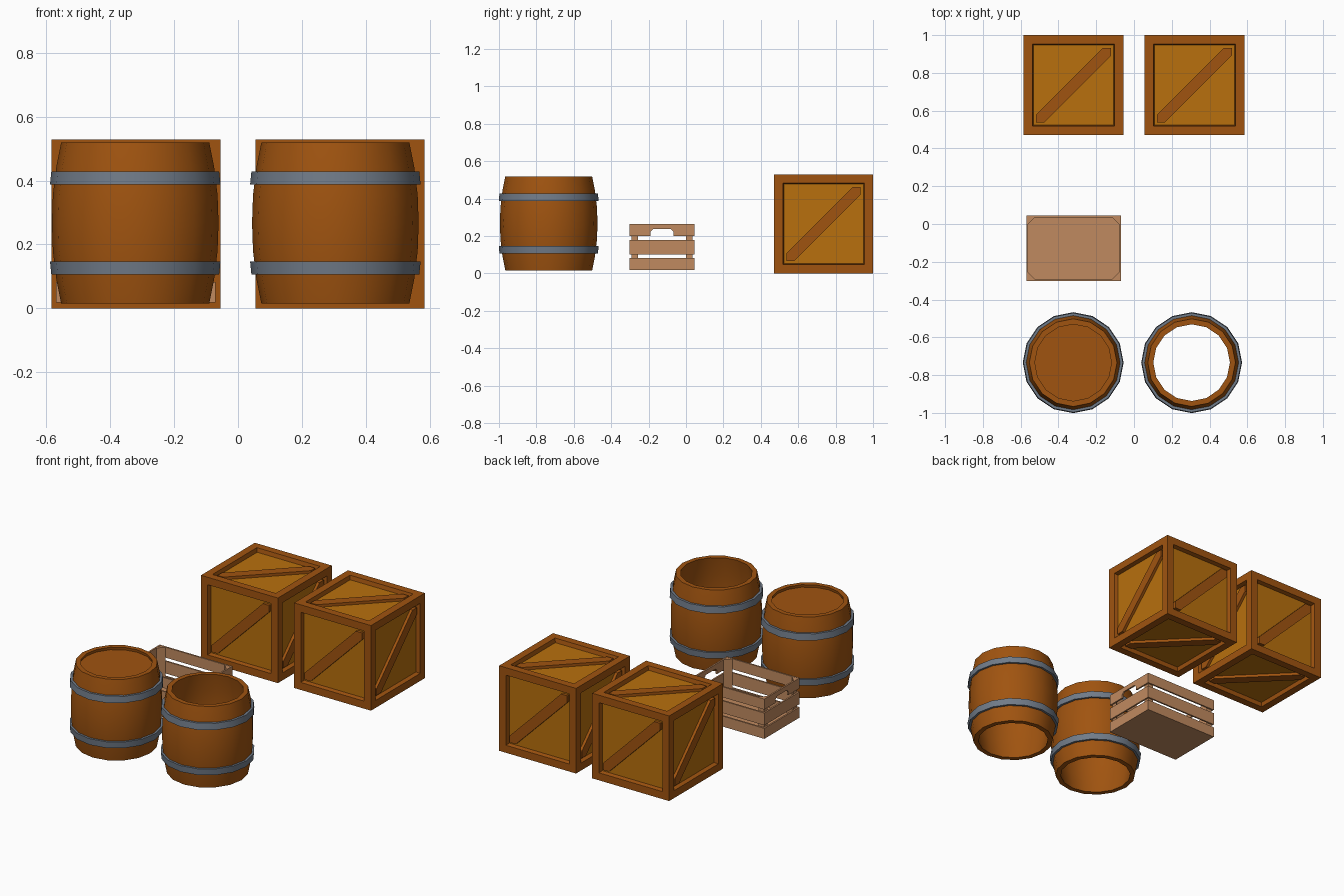
import bpy, bmesh, math
from mathutils import Vector

if "Cube" in bpy.data.objects:
    bpy.data.objects.remove(bpy.data.objects["Cube"])


def material(name, rgb):
    m = bpy.data.materials.new(name)
    m.diffuse_color = (*rgb, 1)
    m.use_nodes = True
    m.node_tree.nodes["Principled BSDF"].inputs["Base Color"].default_value = m.diffuse_color
    return m


WOOD = material("brown wood", (0.352, 0.088, 0.005))
PANEL = material("golden panel wood", (0.479, 0.162, 0.004))
STEEL = material("grey steel", (0.165, 0.2, 0.25))
PALE = material("pale wood", (0.527, 0.254, 0.115))


def finish(bm, name, mats, smooth=False):
    bmesh.ops.recalc_face_normals(bm, faces=bm.faces)
    me = bpy.data.meshes.new(name)
    bm.to_mesh(me)
    bm.free()
    for m in mats:
        me.materials.append(m)
    ob = bpy.data.objects.new(name, me)
    bpy.context.collection.objects.link(ob)
    if smooth:
        bpy.ops.object.select_all(action='DESELECT')
        ob.select_set(True)
        bpy.context.view_layer.objects.active = ob
        bpy.ops.object.shade_smooth_by_angle(angle=math.radians(30))
    return ob


def prism(bm, pts, extrude):
    """Extrude a flat polygon along a vector."""
    f = bm.faces.new([bm.verts.new(p) for p in pts])
    r = bmesh.ops.extrude_face_region(bm, geom=[f])
    vs = [g for g in r["geom"] if isinstance(g, bmesh.types.BMVert)]
    bmesh.ops.translate(bm, verts=vs, vec=extrude)


def box(bm, x0, x1, y0, y1, z0, z1):
    prism(bm, [(x0, y0, z0), (x1, y0, z0), (x1, y1, z0), (x0, y1, z0)], (0, 0, z1 - z0))


def revolve(bm, profile, cx, cy, n=16):
    """Revolve a closed (radius, z) loop into a ring."""
    rings = []
    for i in range(n):
        a = 2 * math.pi * i / n
        rings.append([bm.verts.new((cx + r * math.cos(a), cy + r * math.sin(a), z)) for r, z in profile])
    k = len(profile)
    for i in range(n):
        p, q = rings[i], rings[(i + 1) % n]
        for j in range(k):
            bm.faces.new((p[j], q[j], q[(j + 1) % k], p[(j + 1) % k]))


# Large crates: framed cube with recessed panels and a diagonal brace per side
X, Y, Z = Vector((1, 0, 0)), Vector((0, 1, 0)), Vector((0, 0, 1))
SIDES = [(X, Y), (X, -Y), (X, Z), (-X, Z), (Y, Z), (-Y, Z)]


def large_crate(name, cx, cy, s=0.529, border=0.066, depth=0.025):
    c = Vector((cx, cy, s / 2))
    bm = bmesh.new()
    bmesh.ops.create_cube(bm, size=s)
    bmesh.ops.translate(bm, verts=bm.verts, vec=c)
    faces = list(bm.faces)
    bmesh.ops.inset_individual(bm, faces=faces, thickness=border)
    bmesh.ops.inset_individual(bm, faces=faces, thickness=0.008, depth=-depth)
    for f in faces:
        f.material_index = 1
    finish(bm, name, [WOOD, PANEL])
    a, w = s / 2 - border - 0.001, 0.042
    outline = [(-a, -a), (w - a, -a), (a, a - w), (a, a), (a - w, a), (-a, w - a)]
    bm = bmesh.new()
    for u, v in SIDES:
        n = u.cross(v)
        base = c + n * (s / 2 - depth - 0.005)
        prism(bm, [base + u * p + v * q for p, q in outline], n * 0.022)
    finish(bm, name + "_braces", [WOOD])


large_crate("left_crate", -0.32, 0.7355)
large_crate("right_crate", 0.32, 0.7355)


# Barrels: hollow bulging staves and two hoops
def barrel(name, cx, cy):
    outer = [(0.232, 0.015), (0.247, 0.09), (0.258, 0.18), (0.261, 0.267),
             (0.258, 0.354), (0.247, 0.444), (0.232, 0.519)]
    inner = [(0.203, 0.519), (0.225, 0.40), (0.232, 0.267), (0.225, 0.134), (0.203, 0.015)]
    bm = bmesh.new()
    revolve(bm, outer + inner, cx, cy)
    finish(bm, name + "_staves", [WOOD], True)
    bm = bmesh.new()
    for side in (-1, 1):
        hoop = [(0.24, 0.121), (0.267, 0.121), (0.263, 0.161), (0.24, 0.161)]
        revolve(bm, [(r, 0.267 + side * z) for r, z in hoop], cx, cy)
    finish(bm, name + "_hoops", [STEEL], True)


barrel("closed_barrel", -0.322, -0.734)
barrel("open_barrel", 0.305, -0.734)

# Lid of the closed barrel, set just below the rim
bm = bmesh.new()
lid = [(-0.322 + 0.208 * math.cos(i * math.pi / 8), -0.734 + 0.208 * math.sin(i * math.pi / 8), 0.488)
       for i in range(16)]
prism(bm, lid, (0, 0, 0.014))
finish(bm, "barrel_lid", [WOOD])

# Small slatted crate
x0, x1, y0, y1, t = -0.57, -0.07, -0.302, 0.045, 0.01
LEVELS = [(0.018, 0.083), (0.102, 0.178), (0.2, 0.265)]
bm = bmesh.new()
for z0, z1 in LEVELS:
    box(bm, x0, x1, y0, y0 + t, z0, z1)
    box(bm, x0, x1, y1 - t, y1, z0, z1)
for z0, z1 in LEVELS[:2]:
    box(bm, x0, x0 + t, y0 + t, y1 - t, z0, z1)
    box(bm, x1 - t, x1, y0 + t, y1 - t, z0, z1)
finish(bm, "small_crate_slats", [PALE])

# End boards with a chamfered hand hole
bm = bmesh.new()
m = (y0 + y1) / 2
ends = [(y0 + t, 0.2), (m - 0.062, 0.2), (m - 0.062, 0.222), (m - 0.048, 0.236), (m + 0.048, 0.236),
        (m + 0.062, 0.222), (m + 0.062, 0.2), (y1 - t, 0.2), (y1 - t, 0.265), (y0 + t, 0.265)]
for x in (x0, x1 - t):
    prism(bm, [(x, y, z) for y, z in ends], (t, 0, 0))
finish(bm, "small_crate_handles", [PALE])

# Triangular corner posts and floor
bm = bmesh.new()
for x, sx in ((x0 + t, 1), (x1 - t, -1)):
    for y, sy in ((y0 + t, 1), (y1 - t, -1)):
        prism(bm, [(x, y, 0.02), (x + sx * 0.036, y, 0.02), (x, y + sy * 0.036, 0.02)], (0, 0, 0.244))
finish(bm, "small_crate_posts", [PALE])
bm = bmesh.new()
box(bm, x0 + t, x1 - t, y0 + t, y1 - t, 0.018, 0.03)
finish(bm, "small_crate_floor", [PALE])
